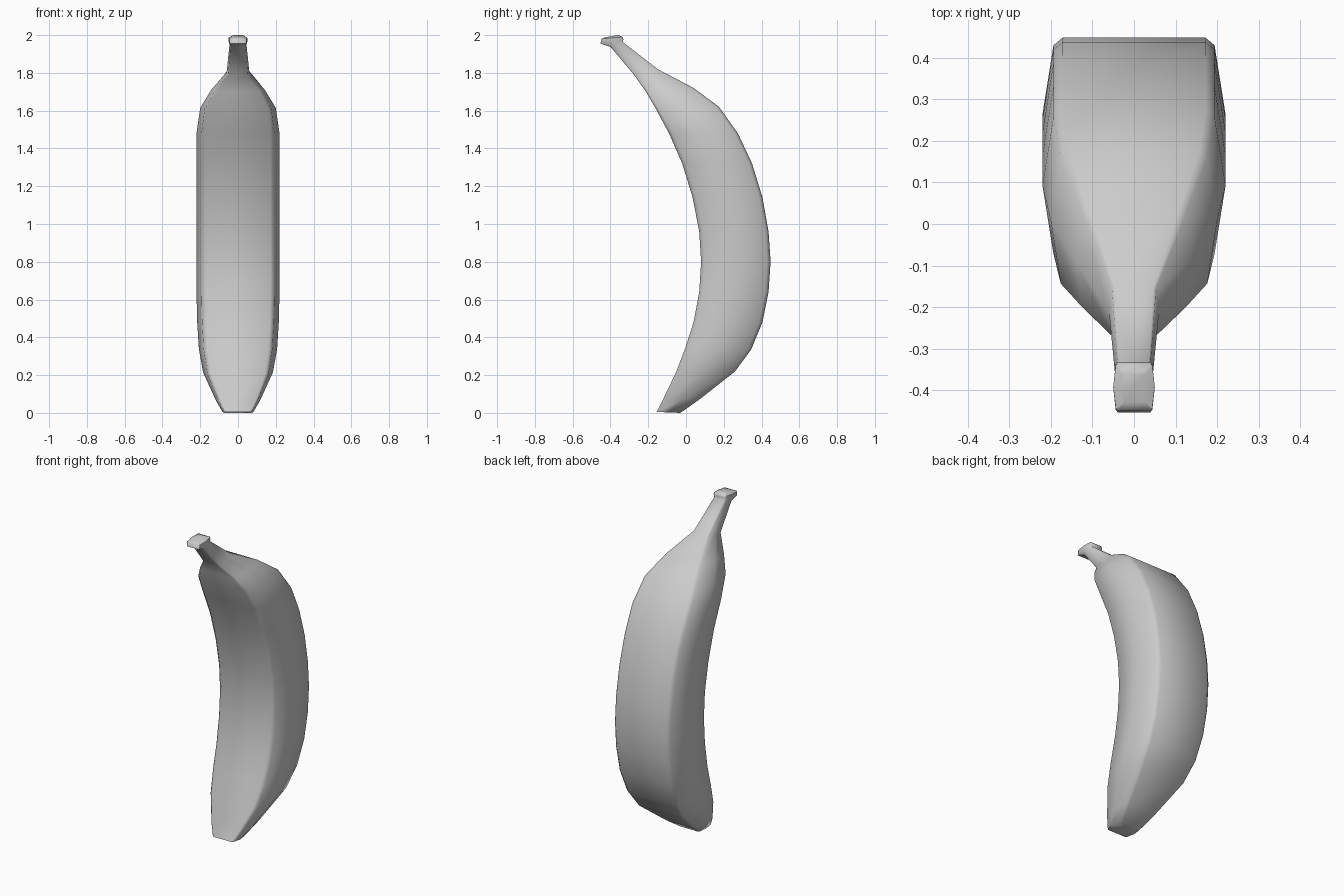
import bpy, bmesh, math

# Rings from base to stem tip: inner (y, z), outer (y, z), half width
RINGS = [
    (-0.155, 0.005, -0.03, 0.0, 0.08),
    (-0.125, 0.065, 0.07, 0.07, 0.118),
    (-0.055, 0.21, 0.26, 0.22, 0.185),
    (-0.005, 0.34, 0.345, 0.335, 0.207),
    (0.04, 0.48, 0.405, 0.48, 0.216),
    (0.07, 0.64, 0.437, 0.64, 0.22),
    (0.08, 0.80, 0.448, 0.80, 0.22),
    (0.07, 0.96, 0.437, 0.96, 0.22),
    (0.035, 1.14, 0.405, 1.14, 0.22),
    (-0.02, 1.32, 0.35, 1.32, 0.22),
    (-0.09, 1.48, 0.275, 1.48, 0.22),
    (-0.16, 1.61, 0.175, 1.62, 0.20),
    (-0.212, 1.70, 0.04, 1.72, 0.142),
    (-0.275, 1.79, -0.15, 1.82, 0.06),
    (-0.40, 1.938, -0.333, 1.962, 0.045),
    # flared stem cap
    (-0.453, 1.955, -0.332, 1.978, 0.05),
    (-0.448, 1.98, -0.335, 1.99, 0.05),
    (-0.43, 1.988, -0.358, 2.0, 0.03),
]

# Half section: (fraction of half width, fraction from inner to outer side)
HALF = [(0.78, 0.0), (0.88, 0.05), (1.0, 0.5), (0.88, 0.95), (0.78, 1.0)]
SECTION = HALF + [(-x, t) for x, t in reversed(HALF)]

# Banana body, stem and cap lofted through the rings
bm = bmesh.new()
loops = []
for yi, zi, yo, zo, w in RINGS:
    loops.append([bm.verts.new((x * w, yi + (yo - yi) * t, zi + (zo - zi) * t))
                  for x, t in SECTION])
n = len(SECTION)
for a, b in zip(loops, loops[1:]):
    for i in range(n):
        j = (i + 1) % n
        bm.faces.new((a[i], a[j], b[j], b[i]))
bm.faces.new(loops[0][::-1])
bm.faces.new(loops[-1])
bmesh.ops.recalc_face_normals(bm, faces=bm.faces)

mesh = bpy.data.meshes.new("banana")
bm.to_mesh(mesh)
bm.free()
banana = bpy.data.objects.new("banana", mesh)
bpy.context.collection.objects.link(banana)

# Soft ridges, crisp ends
bpy.context.view_layer.objects.active = banana
banana.select_set(True)
bpy.ops.object.shade_smooth_by_angle(angle=math.radians(55))
